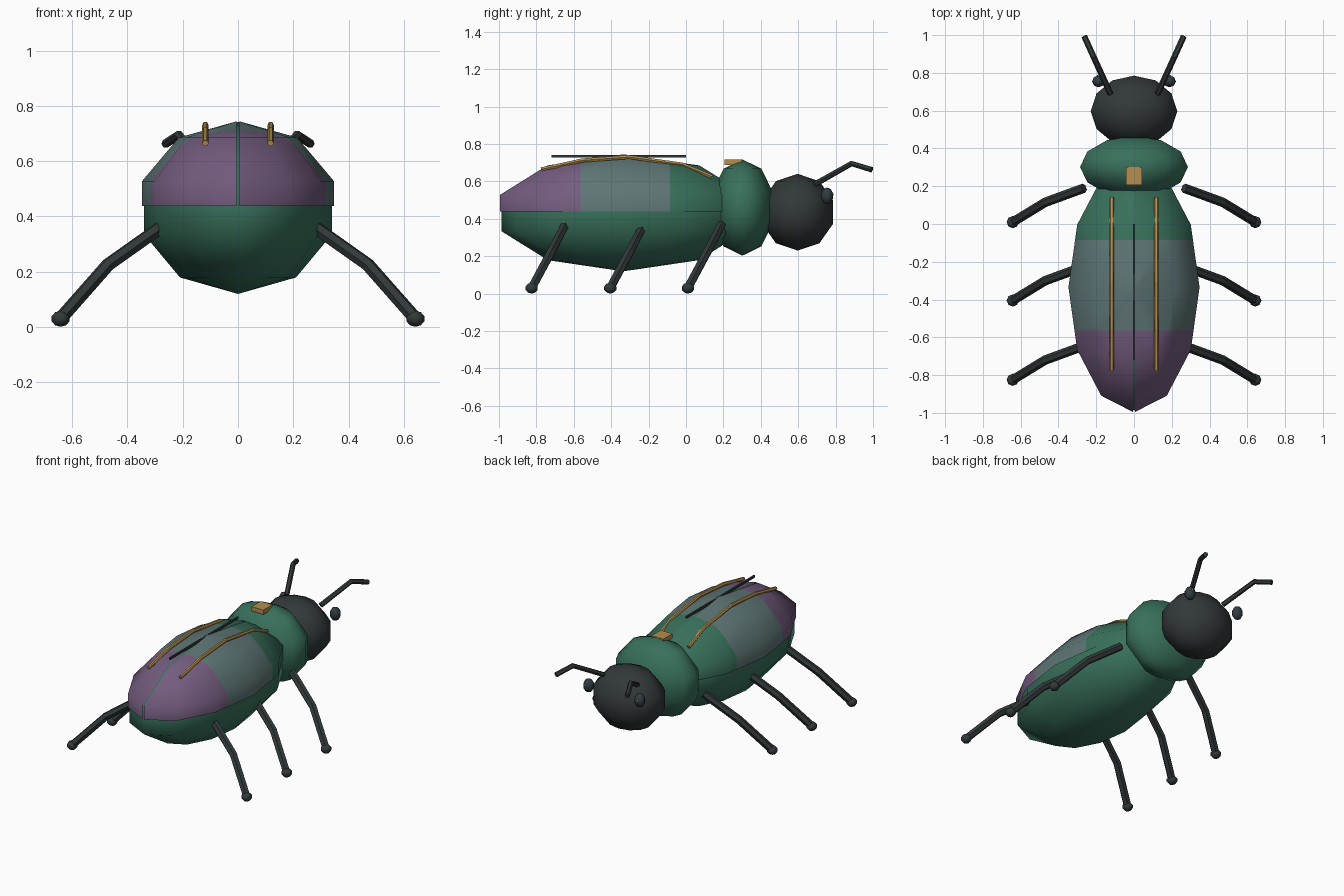
import bpy, bmesh, math
from mathutils import Vector, Matrix

if "Cube" in bpy.data.objects:
    bpy.data.objects.remove(bpy.data.objects["Cube"])


def mat(name, r, g, b):
    def lin(c):
        c /= 255
        return c / 12.92 if c <= 0.04045 else ((c + 0.055) / 1.055) ** 2.4
    m = bpy.data.materials.new(name)
    m.diffuse_color = (lin(r), lin(g), lin(b), 1)
    m.use_nodes = True
    m.node_tree.nodes["Principled BSDF"].inputs["Base Color"].default_value = m.diffuse_color
    return m


GREEN = mat("green", 56, 112, 91)
TEAL = mat("grey_teal", 94, 117, 117)
PURPLE = mat("purple", 116, 92, 127)
GOLD = mat("gold", 178, 142, 80)
DARK = mat("charcoal", 50, 56, 56)
EYE = mat("eye_slate", 48, 60, 65)


def finish(name, bm, mats, smooth=True):
    me = bpy.data.meshes.new(name)
    for f in bm.faces:
        f.smooth = smooth
    bm.to_mesh(me)
    bm.free()
    for m in mats:
        me.materials.append(m)
    ob = bpy.data.objects.new(name, me)
    bpy.context.collection.objects.link(ob)
    return ob


def ball_mesh(center, radii, segs=12, rings=5):
    bm = bmesh.new()
    bmesh.ops.create_uvsphere(bm, u_segments=segs, v_segments=rings, radius=1)
    bm.transform(Matrix.Translation(center) @ Matrix.Diagonal((*radii, 1)))
    return bm


def ball(name, center, radii, m, segs=12, rings=5):
    return finish(name, ball_mesh(center, radii, segs, rings), [m])


def box(name, center, size, m):
    bm = bmesh.new()
    bmesh.ops.create_cube(bm, size=1)
    bm.transform(Matrix.Translation(center) @ Matrix.Diagonal((*size, 1)))
    return finish(name, bm, [m], False)


def tube(name, pts, r, m):
    cu = bpy.data.curves.new(name, 'CURVE')
    cu.dimensions = '3D'
    cu.bevel_depth = r
    cu.bevel_resolution = 1
    cu.use_fill_caps = True
    sp = cu.splines.new('POLY')
    sp.points.add(len(pts) - 1)
    for p, co in zip(sp.points, pts):
        p.co = (*co, 1)
    sp.use_smooth = False
    cu.materials.append(m)
    ob = bpy.data.objects.new(name, cu)
    bpy.context.collection.objects.link(ob)
    bpy.ops.object.select_all(action='DESELECT')
    ob.select_set(True)
    bpy.context.view_layer.objects.active = ob
    bpy.ops.object.convert(target='MESH')


# Body masses
ball("abdomen", (0, -0.335, 0.43), (0.357, 0.686, 0.311), GREEN)
ball("thorax", (0, 0.302, 0.46), (0.30, 0.172, 0.257), GREEN)
ball("head", (0, 0.597, 0.435), (0.241, 0.198, 0.205), DARK)


# Wing cases: upper half shells with three colour bands along the length
def wing_case(name, s):
    bm = ball_mesh((0, -0.335, 0.43), (0.365, 0.697, 0.315))
    cuts = [((0, 0, 0.438), (0, 0, -1), True), ((s * 0.005, 0, 0), (-s, 0, 0), True),
            ((0, -0.085, 0), (0, 1, 0), False), ((0, -0.565, 0), (0, 1, 0), False)]
    for co, no, clear in cuts:
        bmesh.ops.bisect_plane(bm, geom=bm.verts[:] + bm.edges[:] + bm.faces[:],
                               plane_co=co, plane_no=no, clear_outer=clear)
    for f in bm.faces:
        y = f.calc_center_median().y
        f.material_index = 0 if y > -0.085 else 1 if y > -0.565 else 2
    finish(name, bm, [GREEN, TEAL, PURPLE])


# Seam bar and gold thorax plate
box("wing_seam", (0, -0.36, 0.735), (0.011, 0.72, 0.014), DARK)
box("thorax_plate", (0, 0.253, 0.702), (0.087, 0.095, 0.03), GOLD)

STRIPE = [(0.14, 0.624), (-0.02, 0.69), (-0.305, 0.73), (-0.556, 0.712), (-0.775, 0.664)]

for s, side in ((1, "right"), (-1, "left")):
    wing_case(side + "_wing_case", s)
    tube(side + "_wing_stripe", [(s * 0.118, y, z) for y, z in STRIPE], 0.012, GOLD)

    # Legs and feet
    for leg, y in (("front", 0.01), ("middle", -0.405), ("hind", -0.825)):
        tube(f"{side}_{leg}_leg", [(s * 0.265, y + 0.18, 0.37), (s * 0.47, y + 0.105, 0.225),
                                   (s * 0.642, y, 0.03)], 0.025, DARK)
        ball(f"{side}_{leg}_foot", (s * 0.642, y, 0.029), (0.034, 0.034, 0.029), DARK, 8, 5)

    # Antennae
    tube(side + "_antenna", [(s * 0.125, 0.69, 0.585), (s * 0.214, 0.885, 0.695),
                             (s * 0.263, 0.993, 0.662)], 0.016, DARK)

    # Eyes with a small gold glint
    ball(side + "_eye", (s * 0.188, 0.755, 0.522), (0.036, 0.033, 0.045), EYE, 8, 5)
    ball(side + "_eye_glint", (s * 0.193, 0.783, 0.53), (0.007, 0.006, 0.007), GOLD, 6, 4)
